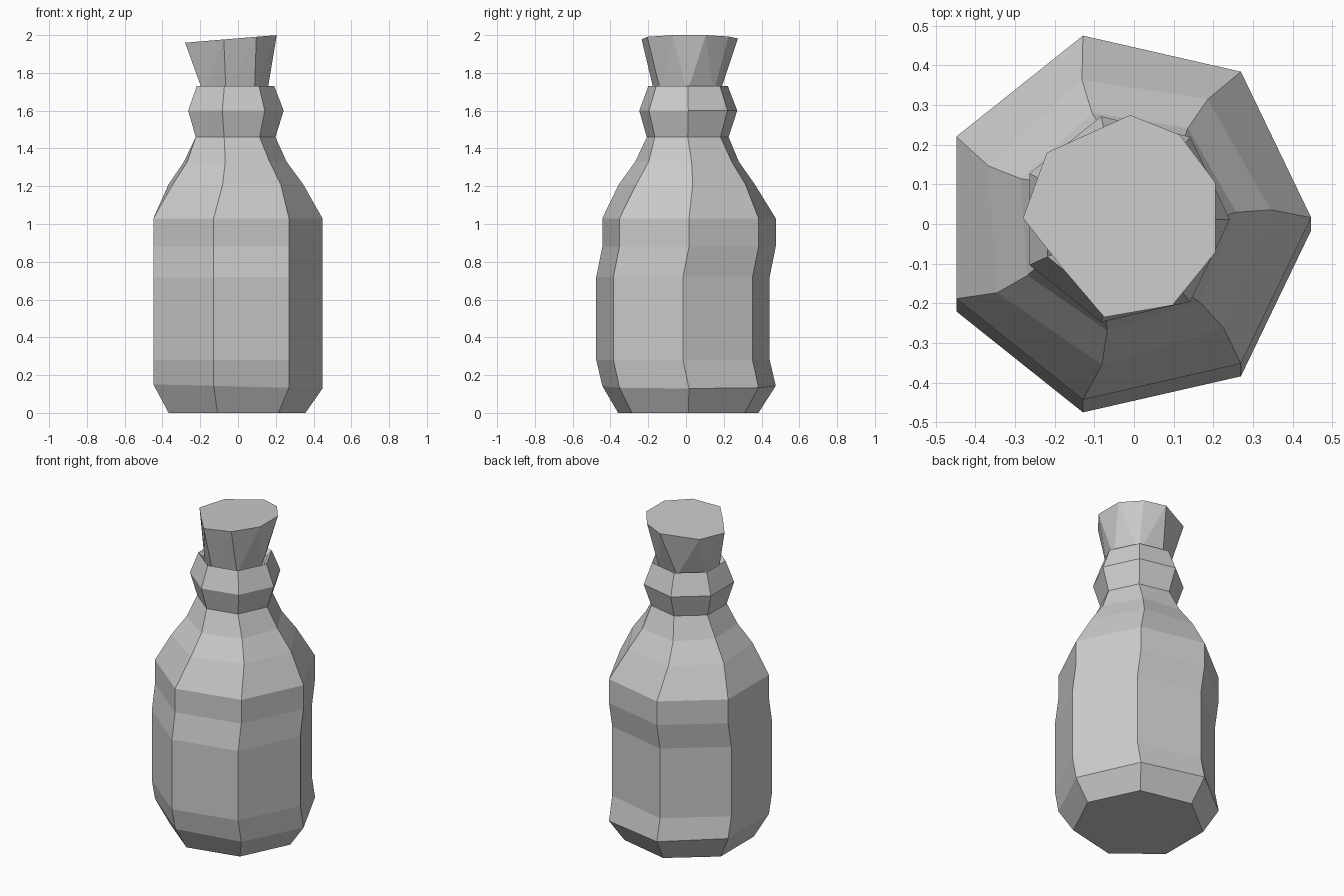
import bpy, bmesh
from math import sin, cos, radians, tau

cube = bpy.data.objects.get("Cube")
if cube:
    bpy.data.objects.remove(cube, do_unlink=True)

SIDES = 7

grey = bpy.data.materials.new("plain grey")
grey.use_nodes = True
grey.diffuse_color = (0.6, 0.6, 0.6, 1)
bsdf = next(n for n in grey.node_tree.nodes if n.type == "BSDF_PRINCIPLED")
bsdf.inputs["Base Color"].default_value = (0.6, 0.6, 0.6, 1)


def ring(bm, z, radius, cy, twist=0, tilt=0):
    """Add one seven-sided ring of vertices."""
    cx = -0.024
    verts = []
    for i in range(SIDES):
        a = i * tau / SIDES + radians(twist)
        x = cx + radius * cos(a)
        verts.append(bm.verts.new((x, cy + radius * sin(a), z + tilt * x)))
    return verts


def finish(bm, name):
    bmesh.ops.recalc_face_normals(bm, faces=bm.faces[:])
    mesh = bpy.data.meshes.new(name)
    bm.to_mesh(mesh)
    bm.free()
    mesh.materials.append(grey)
    obj = bpy.data.objects.new(name, mesh)
    bpy.context.collection.objects.link(obj)
    return obj


# Bottle: stacked rings of height, radius, y offset, twist and tilt
profile = [
    (0.00, 0.381, 0.012, 0, 0),
    (0.14, 0.471, 0.016, 0, -0.025),
    (0.28, 0.471, -0.016, 0, 0),
    (0.72, 0.471, -0.016, 0, 0),
    (0.88, 0.471, 0.016, 0, 0),
    (1.03, 0.471, 0.016, 0, 0),
    (1.21, 0.370, 0.010, 4, 0),
    (1.33, 0.282, 0.010, 4, 0),
    (1.46, 0.222, 0.009, 0, 0),
    (1.60, 0.266, 0.012, 0, 0),
    (1.73, 0.216, 0.011, 0, 0),
    (1.70, 0.190, 0.010, 0, 0),
]
bm = bmesh.new()
rings = [ring(bm, *p) for p in profile]
for low, high in zip(rings, rings[1:]):
    for i in range(SIDES):
        j = (i + 1) % SIDES
        bm.faces.new((low[i], low[j], high[j], high[i]))
bm.faces.new(rings[0])
bm.faces.new(rings[-1])
finish(bm, "bottle")

# Stopper: rough flared plug with a slanted top
top = [(0.205, 0.105), (0.115, 0.225), (-0.01, 0.275), (-0.22, 0.18), (-0.28, 0.015),
       (-0.18, -0.112), (-0.075, -0.235), (0.097, -0.205), (0.205, -0.072)]
bm = bmesh.new()
ring(bm, 1.695, 0.178, 0.006)
for x, y in top:
    bm.verts.new((x, y, 1.983 + 0.0825 * x))
bmesh.ops.convex_hull(bm, input=bm.verts[:])
bmesh.ops.dissolve_limit(bm, angle_limit=radians(1), verts=bm.verts[:], edges=bm.edges[:])
finish(bm, "stopper")
